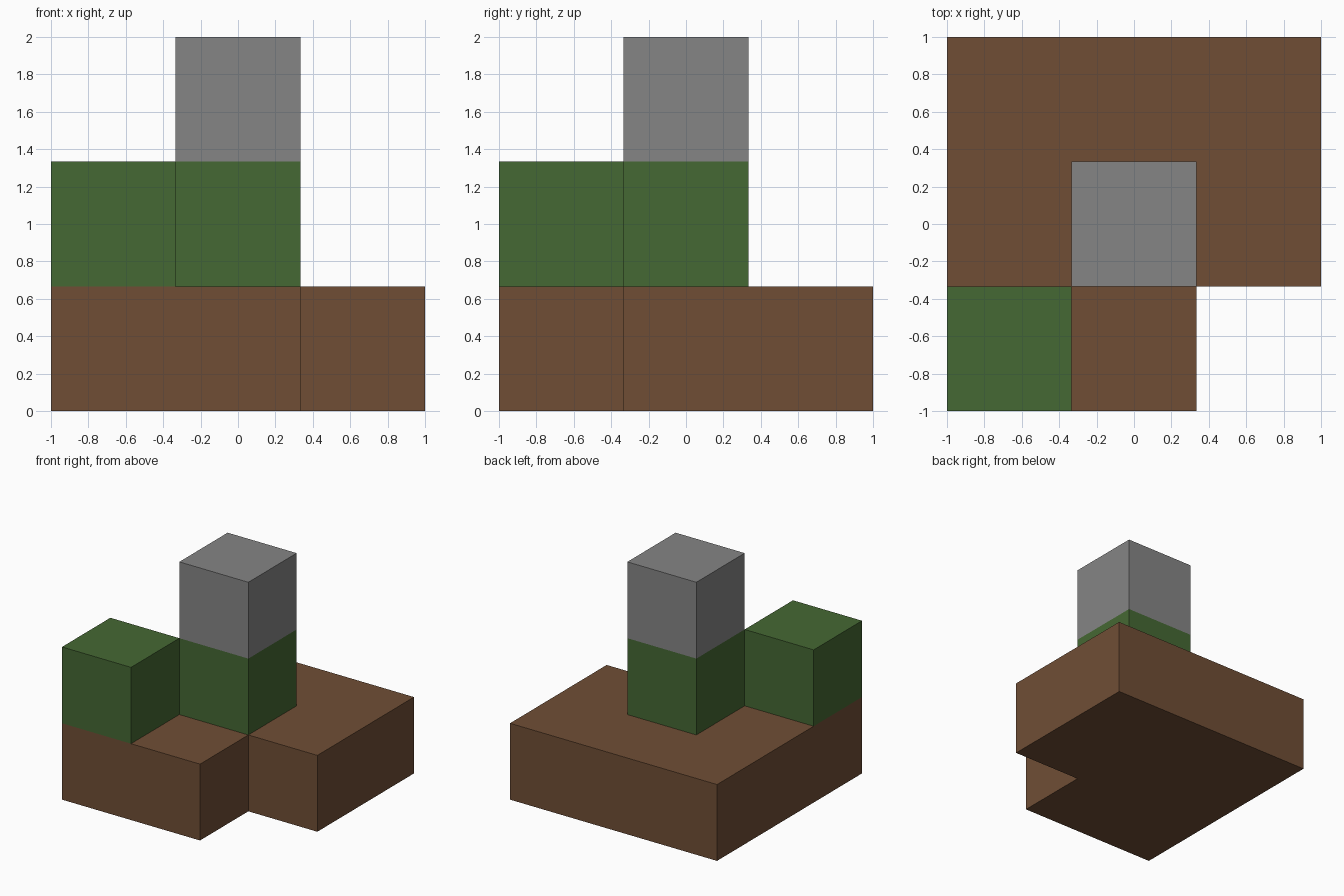
import bpy
import bmesh
from mathutils import Vector

cube = bpy.data.objects.get("Cube")
if cube:
    bpy.data.objects.remove(cube, do_unlink=True)

CELL = 2 / 3


def make_material(name, rgb):
    mat = bpy.data.materials.new(name)
    mat.use_nodes = True
    mat.diffuse_color = (*rgb, 1)
    mat.node_tree.nodes["Principled BSDF"].inputs["Base Color"].default_value = (*rgb, 1)
    return mat


# Parts as grid cells (x, y, layer), centred on the middle column
ground = [(x, y, 0) for x in (-1, 0, 1) for y in (-1, 0, 1) if (x, y) != (1, -1)]
parts = {
    "ground_slab": (ground, make_material("earth brown", (0.162, 0.076, 0.036))),
    "grass_blocks": ([(-1, -1, 1), (0, 0, 1)], make_material("grass green", (0.06, 0.138, 0.033))),
    "stone_block": ([(0, 0, 2)], make_material("stone grey", (0.235, 0.235, 0.235))),
}
filled = {cell for cells, _ in parts.values() for cell in cells}


def build_part(name, cells, mat):
    """Join cells into one block, keeping only the faces open to the air."""
    bm = bmesh.new()
    for cell in cells:
        for axis in range(3):
            for sign in (-1, 1):
                normal = Vector((0, 0, 0))
                normal[axis] = sign
                if tuple(int(c + n) for c, n in zip(cell, normal)) in filled:
                    continue
                u = Vector((0, 0, 0))
                u[(axis + 1) % 3] = 1
                v = normal.cross(u)
                middle = Vector(cell) + Vector((0, 0, 0.5)) + normal / 2
                corners = (-u - v, u - v, u + v, v - u)
                bm.faces.new([bm.verts.new((middle + c / 2) * CELL) for c in corners])
    bmesh.ops.remove_doubles(bm, verts=bm.verts, dist=0.001)
    # Merge coplanar squares into clean large faces
    bmesh.ops.dissolve_limit(bm, angle_limit=0.01, verts=bm.verts, edges=bm.edges)
    mesh = bpy.data.meshes.new(name)
    bm.to_mesh(mesh)
    bm.free()
    mesh.materials.append(mat)
    obj = bpy.data.objects.new(name, mesh)
    bpy.context.collection.objects.link(obj)


for part_name, (part_cells, part_material) in parts.items():
    build_part(part_name, part_cells, part_material)
